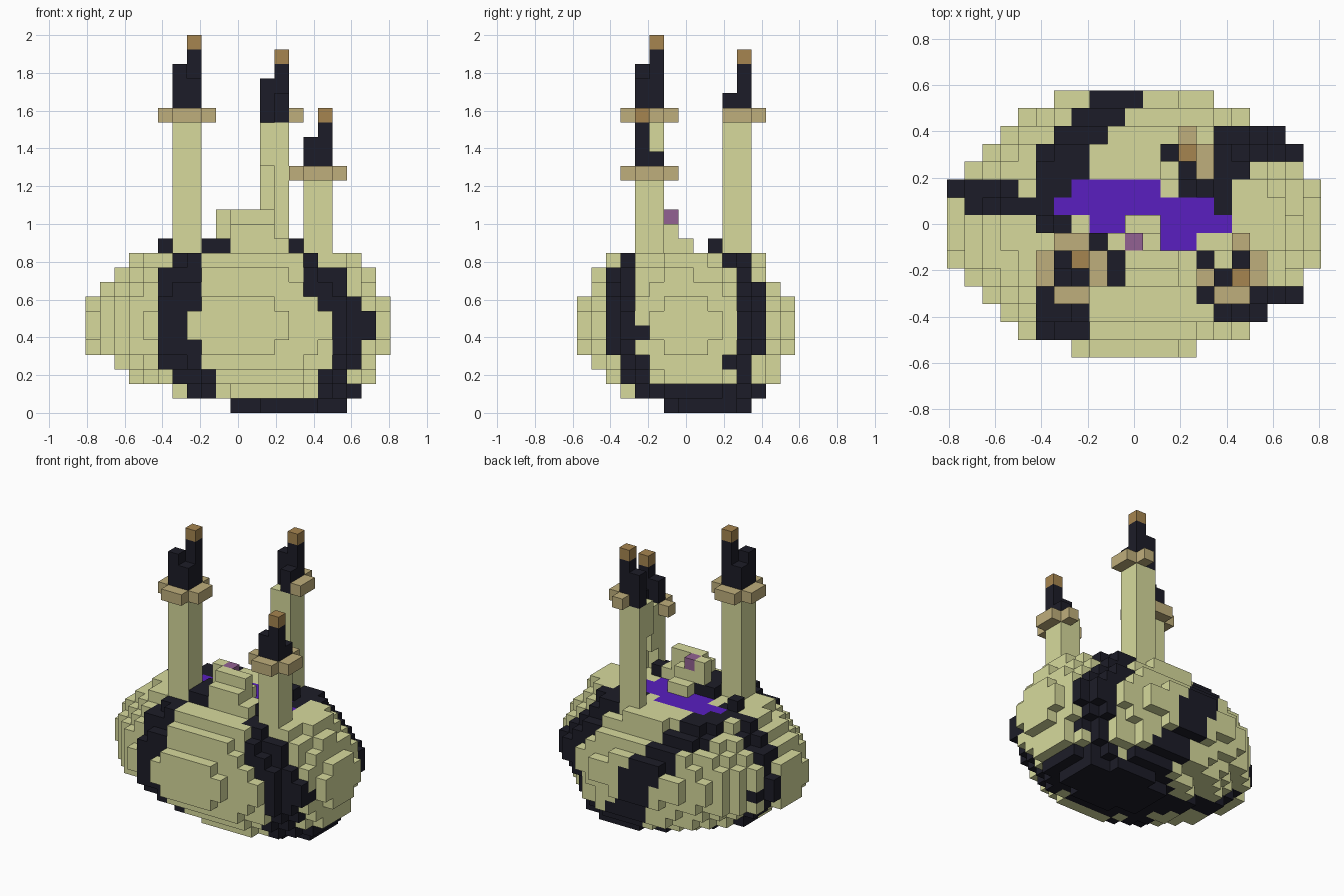
import bpy, bmesh
from mathutils import Vector
from mathutils.geometry import intersect_point_line

if bpy.data.objects.get("Cube"):
    bpy.data.objects.remove(bpy.data.objects["Cube"])

V = 2 / 26  # block size


def material(name, rgb):
    m = bpy.data.materials.new(name)
    m.use_nodes = True
    col = (*rgb, 1)
    m.diffuse_color = col
    bsdf = m.node_tree.nodes["Principled BSDF"]
    bsdf.inputs["Base Color"].default_value = col
    bsdf.inputs["Roughness"].default_value = 0.9
    return m


MATS = {
    "shell": material("pale_green", (0.68, 0.7, 0.335)),
    "band": material("near_black", (0.012, 0.012, 0.021)),
    "collar": material("tan", (0.52, 0.425, 0.2)),
    "tip": material("brown", (0.38, 0.235, 0.08)),
    "liquid": material("purple", (0.1, 0.013, 0.53)),
    "bud": material("mauve", (0.29, 0.12, 0.29)),
}
parts = {}     # part name -> {cell: material key}
owner = {}     # cell -> part name


def put(part, key, cell):
    """Place one block, replacing whatever was there."""
    if cell in owner:
        del parts[owner[cell]][cell]
    owner[cell] = part
    parts.setdefault(part, {})[cell] = key


def box(part, key, xs, ys, zs):
    for x in range(xs[0], xs[1] + 1):
        for y in range(ys[0], ys[1] + 1):
            for z in range(zs[0], zs[1] + 1):
                put(part, key, (x, y, z))


# Dark bands climb the body from its base to the pool: reach, then path
bands = [
    (1.45, (-3.5, -3.5, 10), (-4, -5.5, 8.5), (-4.5, -6.5, 6),
     (-4.4, -6, 4), (-3, -4.5, 2), (-2.5, -3.2, 1)),
    (1.45, (4.5, -3.5, 10), (6, -4.5, 8.7), (7.7, -4.3, 6.5),
     (8, -4, 5), (6.7, -3.3, 2.5), (6.5, -2, 1)),
    (1.45, (4, 1.5, 10), (6, 5, 8.7), (8, 4.8, 6.5), (8, 4.4, 4.5),
     (6.5, 3.3, 2.5), (6, 2.5, 1)),
    (1.45, (-4.5, 1, 10), (-4, 3.5, 9.5), (-2.5, 5.5, 8.5),
     (-0.4, 7, 6), (0, 6.7, 4), (1.8, 5.5, 2), (3, 4, 1)),
    (1.05, (-5, 1, 10), (-7.3, 1, 8.7), (-9.7, 2, 6.5), (-8, 2, 3),
     (-3, 1.5, 1)),
]
segments = [(reach, Vector(a), Vector(b))
            for reach, *path in bands for a, b in zip(path, path[1:])]


def is_band(cell):
    p = Vector(cell)
    for reach, a, b in segments:
        near, t = intersect_point_line(p, a, b)
        near = a if t < 0 else b if t > 1 else near
        if (p - near).length < reach:
            return True
    return False


# Round body: one ellipse per layer (centre x, centre y, half x, half y)
layers = [(3.5, 1.5, 4.5, 3), (2, 0.5, 6.5, 5), (1, 0.5, 8.5, 6),
          (0.5, 0, 9, 6.6), (0, 0, 10.3, 7.25), (0.1, 0.1, 10.65, 7.5),
          (0.1, 0.1, 10.65, 7.5), (0, 0, 10.3, 7.25), (0, 0, 9.7, 6.9),
          (0.3, -0.3, 8.9, 6.1), (0.5, -0.2, 7.7, 5.4)]
for z, (cx, cy, hx, hy) in enumerate(layers):
    for x in range(-10, 11):
        for y in range(-7, 8):
            d = ((x - cx) / hx) ** 2 + ((y - cy) / hy) ** 2
            if d < 1:
                base = z == 0 or (z == 1 and (d < 0.62 or x > 6))
                dark = base or is_band((x, y, z))
                put("body", "band" if dark else "shell", (x, y, z))

# Pool of liquid, winding across the top
for y, a, b in ((2, -3, 1), (1, -4, 4), (0, -2, -1), (0, 2, 5), (-1, 2, 3)):
    box("liquid_pool", "liquid", (a, b), (y, y), (10, 10))

# Raised front rim and stepped hump with a small bud
box("rim", "shell", (0, 3), (-3, -2), (11, 11))
box("rim", "shell", (0, 1), (-1, 0), (11, 11))
box("rim", "band", (-2, -1), (-3, -1), (11, 11))
for x, y in ((4, -2), (4, 2), (-5, 0)):
    put("rim", "band", (x, y, 11))
box("hump", "shell", (0, 2), (-3, -2), (12, 12))
box("hump", "shell", (0, 2), (-2, -2), (13, 13))
box("hump", "shell", (-1, -1), (-1, -1), (12, 13))
box("hump", "shell", (0, 1), (-1, -1), (12, 12))
put("bud", "bud", (0, -1, 13))


def tower(name, x, y, collar_z, missing, spires, tip):
    """Square post with a cross-shaped collar, uneven spires and a tip."""
    box(name + "_post", "shell", (x, x + 1), (y, y + 1), (9, collar_z))
    for i in range(-1, 3):
        for j in range(-1, 3):
            edge = (i in (-1, 2)) != (j in (-1, 2))
            if edge and (i, j) not in missing:
                put(name + "_collar", "collar", (x + i, y + j, collar_z))
    for i, j, height in spires:
        box(name + "_spires", "band", (x + i, x + i), (y + j, y + j),
            (collar_z, collar_z + height))
    i, j, height = tip
    put(name + "_tip", "tip", (x + i, y + j, collar_z + height))


tower("right_tower", -4, -3, 20, (),
      ((0, 0, 3), (1, 0, 2), (0, 1, 2), (1, 1, 4)), (1, 1, 5))
tower("back_tower", 2, 3, 20,
      ((-1, 0), (-1, 1), (0, -1), (1, -1), (0, 2)),
      ((1, 0, 1), (0, 1, 2), (1, 1, 3)), (1, 1, 4))
tower("left_tower", 5, -3, 16, ((-1, 1), (0, 2)),
      ((0, 0, 2), (1, 1, 1), (1, 0, 3)), (1, 0, 4))


def remove_blocks(part, x, y, z0, z1):
    for z in range(z0, z1 + 1):
        if owner.get((x, y, z)) == part:
            del owner[(x, y, z)], parts[part][(x, y, z)]


# Broken inner corners of two towers
remove_blocks("back_tower_post", 2, 3, 11, 16)
remove_blocks("back_tower_post", 2, 3, 20, 20)
remove_blocks("left_tower_post", 5, -2, 11, 12)

# Turn the blocks into meshes, keeping only exposed sides
AXES = [(a, s) for a in range(3) for s in (-1, 1)]
for part, cells in parts.items():
    bm = bmesh.new()
    verts = {}
    keys = sorted(set(cells.values()))
    for cell, key in cells.items():
        for axis, side in AXES:
            near = list(cell)
            near[axis] += side
            if tuple(near) in owner:
                continue
            u, w = (axis + 1) % 3, (axis + 2) % 3
            loop = []
            for du, dw in ((0, 0), (1, 0), (1, 1), (0, 1))[::side]:
                c = list(cell)
                c[axis] += side > 0
                c[u] += du
                c[w] += dw
                c = tuple(c)
                if c not in verts:
                    verts[c] = bm.verts.new(
                        ((c[0] - 0.5) * V, (c[1] - 0.5) * V, c[2] * V))
                loop.append(verts[c])
            bm.faces.new(loop).material_index = keys.index(key)
    mesh = bpy.data.meshes.new(part)
    bm.to_mesh(mesh)
    bm.free()
    for key in keys:
        mesh.materials.append(MATS[key])
    bpy.context.collection.objects.link(bpy.data.objects.new(part, mesh))
